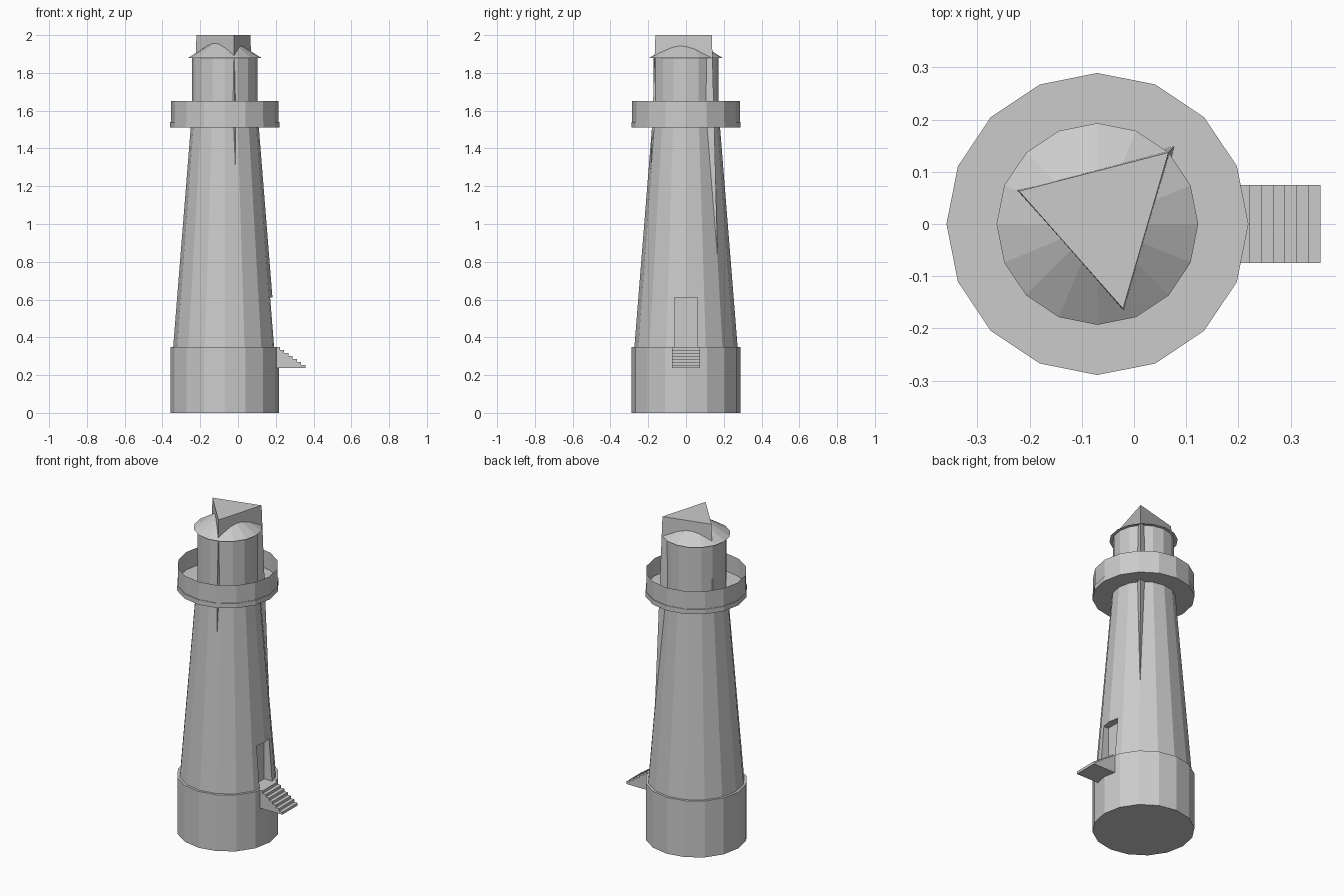
import bpy, bmesh
from math import cos, sin, tau
from mathutils import Vector

if "Cube" in bpy.data.objects:
    bpy.data.objects.remove(bpy.data.objects["Cube"])

SIDES = 16
AXIS = Vector((-0.07, 0, 0))

stone = bpy.data.materials.new("light grey")
stone.use_nodes = True
GREY = (0.6, 0.6, 0.6, 1)
stone.diffuse_color = GREY
stone.node_tree.nodes["Principled BSDF"].inputs["Base Color"].default_value = GREY


def finish(name, bm):
    bmesh.ops.recalc_face_normals(bm, faces=bm.faces)
    mesh = bpy.data.meshes.new(name)
    bm.to_mesh(mesh)
    bm.free()
    mesh.materials.append(stone)
    obj = bpy.data.objects.new(name, mesh)
    bpy.context.collection.objects.link(obj)
    return obj


def loft(name, lower, upper, caps=True):
    """Join two matching rings of points with side faces."""
    bm = bmesh.new()
    a = [bm.verts.new(p) for p in lower]
    b = [bm.verts.new(p) for p in upper]
    for i in range(len(a)):
        j = (i + 1) % len(a)
        bm.faces.new((a[i], a[j], b[j], b[i]))
    if caps:
        bm.faces.new(a[::-1])
        bm.faces.new(b)
    return finish(name, bm)


def ring(r, z):
    return [AXIS + Vector((r * cos(tau * i / SIDES), r * sin(tau * i / SIDES), z))
            for i in range(SIDES)]


def drum(name, r0, r1, z0, z1, caps=True):
    return loft(name, ring(r0, z0), ring(r1, z1), caps)


def extrude_y(name, profile, half):
    """Extrude an (x, z) outline across y."""
    return loft(name, [(x, -half, z) for x, z in profile],
                [(x, half, z) for x, z in profile])


# Stacked round parts
drum("base", 0.288, 0.288, 0, 0.35)
tower = drum("tower", 0.274, 0.18, 0.34, 1.515)
drum("balcony_deck", 0.289, 0.289, 1.51, 1.54)
drum("balcony_wall", 0.285, 0.285, 1.54, 1.65, caps=False)
drum("lantern_room", 0.173, 0.173, 1.53, 1.885)
drum("roof", 0.193, 0.002, 1.88, 2.0)

# Doorway recess cut into the tower
cutter = extrude_y("door_cutter", [(0.137, 0.3), (0.3, 0.3), (0.3, 0.61), (0.137, 0.61)], 0.061)
cutter.hide_render = True
cut = tower.modifiers.new("doorway", 'BOOLEAN')
cut.operation = 'DIFFERENCE'
cut.solver = 'EXACT'
cut.object = cutter
bpy.context.view_layer.objects.active = tower
bpy.ops.object.modifier_apply(modifier=cut.name)
bpy.data.objects.remove(cutter)

# Tapered three-sided core, rising through the roof
corners = [Vector((-0.22, 0.063, 0)), Vector((-0.021, -0.162, 0)), Vector((0.066, 0.137, 0))]


def core_ring(z):
    flare = 0.0365 * (2 - z)
    return [c + (c - AXIS).normalized() * flare + Vector((0, 0, z)) for c in corners]


loft("core", core_ring(0.3), core_ring(2.0))

# Entrance stairs
STEPS, RUN, RISE = 7, 0.0225, 0.016
outline = [(0.357 - STEPS * RUN, 0.238), (0.357, 0.238)]
for i in range(STEPS):
    x, z = 0.357 - i * RUN, 0.238 + (i + 1) * RISE
    outline += [(x, z), (x - RUN, z)]
extrude_y("stairs", outline, 0.075)
